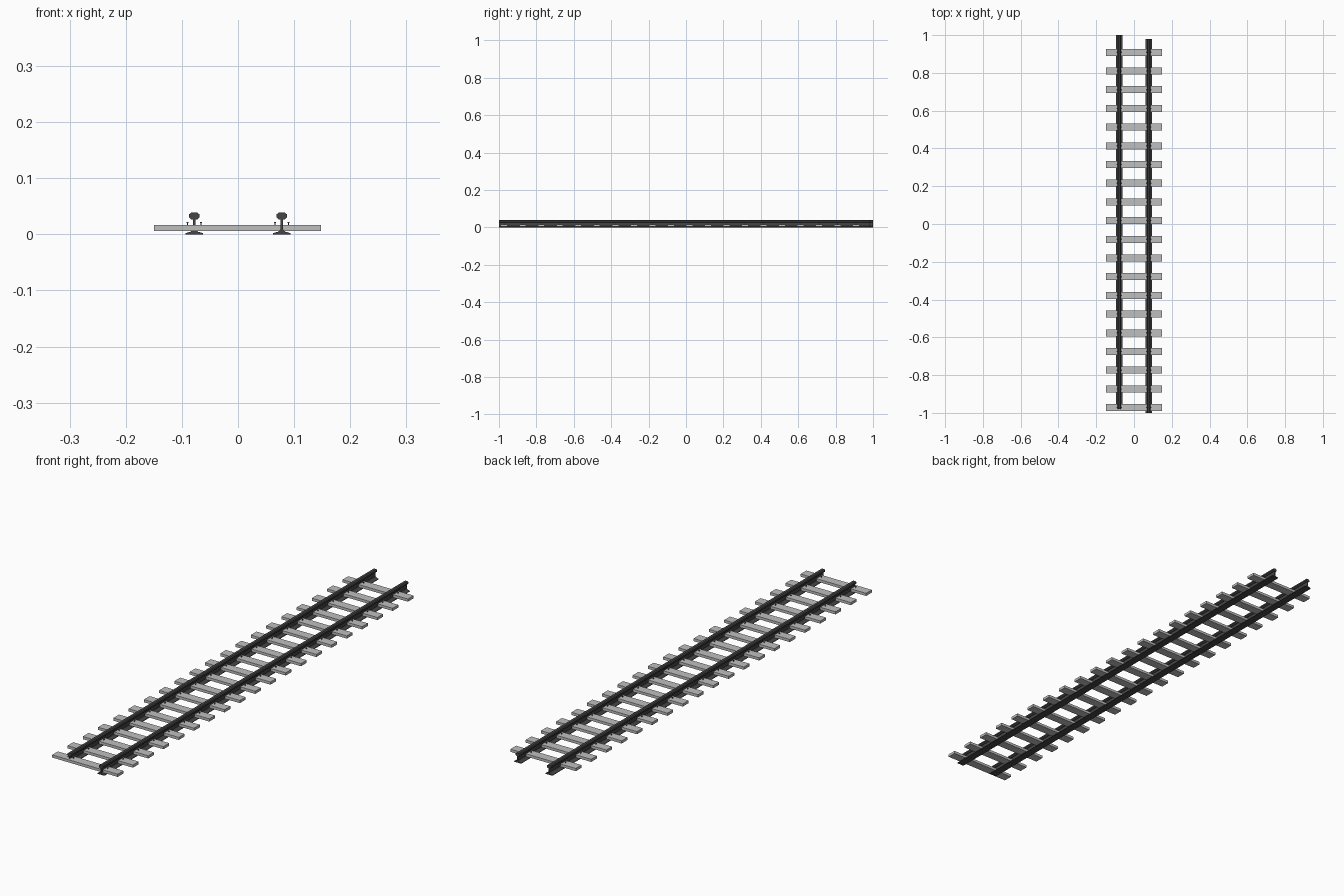
import bpy
import bmesh

cube = bpy.data.objects.get("Cube")
if cube:
    bpy.data.objects.remove(cube, do_unlink=True)


def make_material(name, level):
    mat = bpy.data.materials.new(name)
    mat.use_nodes = True
    color = (level, level, level, 1)
    mat.diffuse_color = color
    bsdf = next(n for n in mat.node_tree.nodes if n.type == 'BSDF_PRINCIPLED')
    bsdf.inputs["Base Color"].default_value = color
    return mat


STEEL = make_material("dark steel", 0.06)
CONCRETE = make_material("light grey sleeper", 0.52)


def finish(name, bm, mat):
    bmesh.ops.recalc_face_normals(bm, faces=bm.faces[:])
    mesh = bpy.data.meshes.new(name)
    bm.to_mesh(mesh)
    bm.free()
    mesh.materials.append(mat)
    obj = bpy.data.objects.new(name, mesh)
    bpy.context.collection.objects.link(obj)
    return obj


def add_box(bm, center, size):
    verts = bmesh.ops.create_cube(bm, size=1)["verts"]
    bmesh.ops.scale(bm, vec=size, verts=verts)
    bmesh.ops.translate(bm, vec=center, verts=verts)


# Half of the rail section: foot, web and rounded head
HALF = [(0.016, 0), (0.016, 0.002), (0.006, 0.005), (0.002, 0.009),
        (0.002, 0.026), (0.006, 0.027), (0.009, 0.030),
        (0.009, 0.036), (0.005, 0.039)]
SECTION = HALF + [(-x, z) for x, z in reversed(HALF)]


def make_rail(name, x0, y_front, y_back):
    bm = bmesh.new()
    face = bm.faces.new([bm.verts.new((x0 + x, y_front, z)) for x, z in SECTION])
    new = bmesh.ops.extrude_face_region(bm, geom=[face])["geom"]
    verts = [v for v in new if isinstance(v, bmesh.types.BMVert)]
    bmesh.ops.translate(bm, vec=(0, y_back - y_front, 0), verts=verts)
    # Extruding a lone face keeps it as the front cap
    return finish(name, bm, STEEL)


RAIL_X = 0.078
make_rail("right_rail", -RAIL_X, -0.98, 1.0)
make_rail("left_rail", RAIL_X, -1.0, 0.98)

# Sleepers with four spikes each
COUNT, FIRST, STEP = 20, -0.972, 0.099
sleepers = bmesh.new()
spikes = bmesh.new()
for i in range(COUNT):
    y = FIRST + i * STEP
    add_box(sleepers, (-0.001, y, 0.0115), (0.297, 0.037, 0.011))
    for rail_x in (-RAIL_X, RAIL_X):
        for side in (-1, 1):
            x = rail_x + side * 0.012
            add_box(spikes, (x, y, 0.0185), (0.0015, 0.003, 0.003))
            add_box(spikes, (x, y, 0.021), (0.003, 0.006, 0.002))
finish("sleepers", sleepers, CONCRETE)
finish("spikes", spikes, STEEL)
